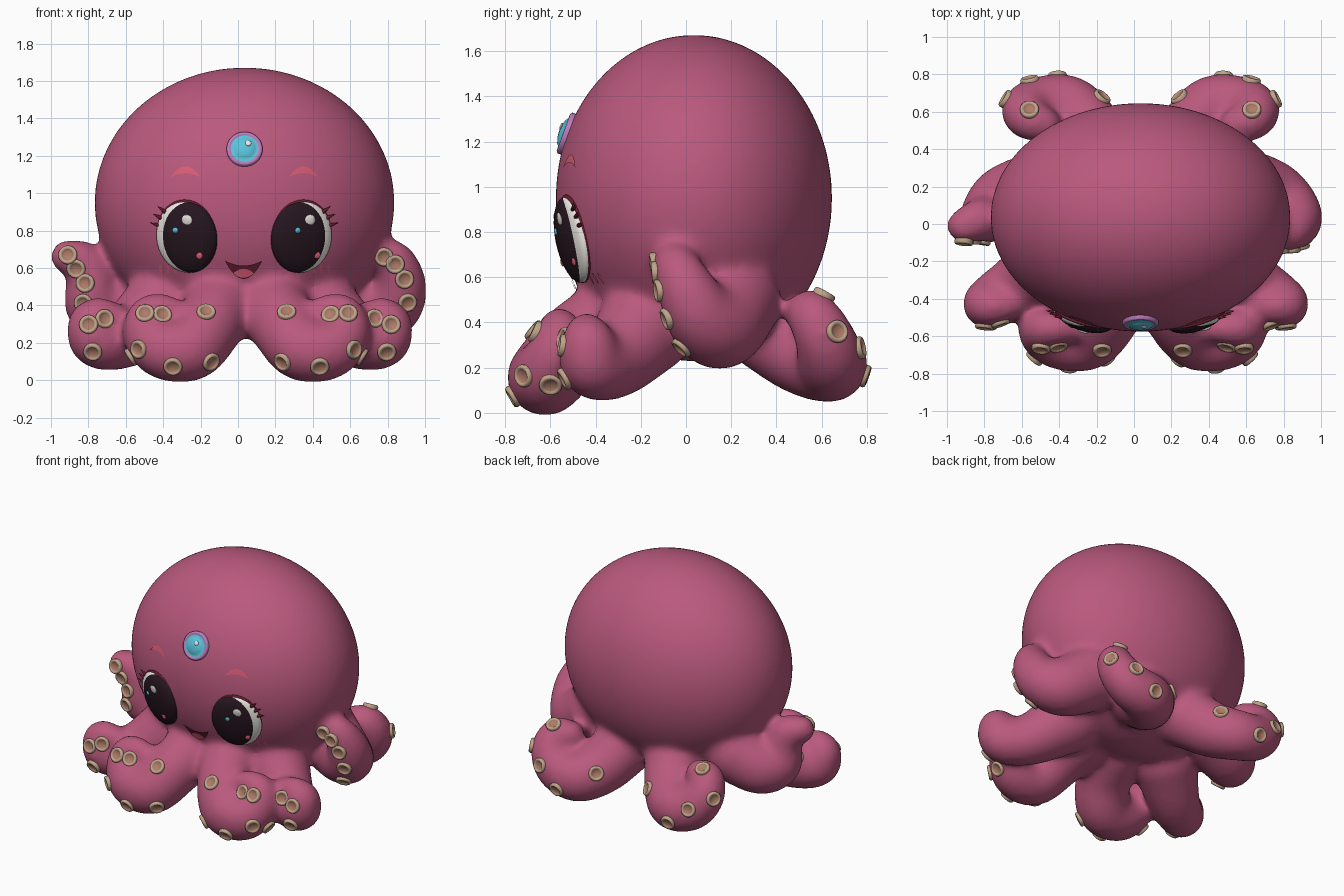
import bpy, bmesh, math
from mathutils import Vector, Matrix
from mathutils.bvhtree import BVHTree

if "Cube" in bpy.data.objects:
    bpy.data.objects.remove(bpy.data.objects["Cube"])


def mat(name, r, g, b):
    m = bpy.data.materials.new(name)
    m.diffuse_color = (r, g, b, 1)
    m.use_nodes = True
    m.node_tree.nodes["Principled BSDF"].inputs["Base Color"].default_value = m.diffuse_color
    return m


SKIN = mat("skin", 0.49, 0.1, 0.205)
RIM = mat("sucker_rim", 0.52, 0.37, 0.25)
DISH = mat("sucker_dish", 0.42, 0.2, 0.14)
BLACK = mat("iris_black", 0.02, 0.008, 0.014)
WHITE = mat("white", 0.85, 0.82, 0.78)
CYAN = mat("cyan", 0.1, 0.55, 0.7)
LILAC = mat("lilac", 0.5, 0.2, 0.5)
DARK = mat("dark_red", 0.14, 0.012, 0.03)
ROSE = mat("rose", 0.72, 0.11, 0.18)


def add(name, verts, faces, mats):
    me = bpy.data.meshes.new(name)
    me.from_pydata([tuple(v) for v in verts], [], faces)
    for m in mats:
        me.materials.append(m)
    me.polygons.foreach_set("use_smooth", [True] * len(me.polygons))
    ob = bpy.data.objects.new(name, me)
    bpy.context.collection.objects.link(ob)
    return ob


def from_bm(name, bm, m):
    me = bpy.data.meshes.new(name)
    bm.to_mesh(me)
    bm.free()
    me.materials.append(m)
    me.polygons.foreach_set("use_smooth", [True] * len(me.polygons))
    ob = bpy.data.objects.new(name, me)
    bpy.context.collection.objects.link(ob)
    return ob


def ball(name, frame, loc, scale, m, seg=32):
    bm = bmesh.new()
    bmesh.ops.create_uvsphere(bm, u_segments=seg, v_segments=seg // 2, radius=1,
                              matrix=frame @ Matrix.Translation(loc) @ Matrix.Diagonal((*scale, 1)))
    return from_bm(name, bm, m)


def lathe(name, prof, mats, band_mats, n=24):
    verts = [(r * math.cos(a), r * math.sin(a), z) for r, z in prof
             for a in (2 * math.pi * k / n for k in range(n))]
    faces = [(i * n + k, (i + 1) * n + k, (i + 1) * n + (k + 1) % n, i * n + (k + 1) % n)
             for i in range(len(prof) - 1) for k in range(n)]
    ob = add(name, verts, faces, mats)
    for i, p in enumerate(ob.data.polygons):
        p.material_index = band_mats[i // n]
    return ob


def mirror(pts, c):
    return [(2 * c - p[0], *p[1:]) for p in pts]


# Tentacle centre lines: x, y, z, radius
front = [(-.09, -.31, .41, .195), (-.15, -.49, .3, .175), (-.25, -.61, .17, .165), (-.4, -.62, .165, .15),
         (-.49, -.58, .25, .12), (-.48, -.56, .35, .095), (-.40, -.56, .38, .075), (-.32, -.56, .36, .06)]
diag = [(-.4, -.17, .39, .21), (-.6, -.31, .235, .16), (-.75, -.41, .21, .138),
        (-.79, -.43, .3, .112), (-.74, -.44, .35, .085), (-.65, -.43, .34, .065)]
side_l = [(-.52, .18, .47, .2), (-.69, .13, .39, .175), (-.78, .05, .41, .14),
          (-.79, .03, .54, .12), (-.83, .02, .63, .105), (-.91, -.01, .66, .085)]
side_r = [(.55, .2, .49, .21), (.73, .15, .385, .185), (.84, .07, .42, .15),
          (.87, .01, .53, .125), (.84, -.04, .64, .095), (.78, -.06, .67, .075)]
back = [(.22, .32, .42, .2), (.31, .5, .27, .175), (.42, .63, .21, .157), (.57, .64, .24, .142),
        (.65, .61, .34, .122), (.63, .56, .43, .105), (.55, .53, .44, .085)]
tentacles = [front, mirror(front, .045), diag, mirror(diag, .01), side_l, side_r, back, mirror(back, .035)]

# Body: head ellipsoid and swept tentacles fused into one smooth skin
bm = bmesh.new()
bmesh.ops.create_icosphere(bm, subdivisions=3, radius=1)
sv = [v.co.copy() for v in bm.verts]
sf = [[v.index for v in f.verts] for f in bm.faces]
bm.free()
bm = bmesh.new()
bmesh.ops.create_uvsphere(bm, u_segments=96, v_segments=48, radius=1,
                          matrix=Matrix.Translation((.035, .035, .95)) @ Matrix.Diagonal((.803, .612, .723, 1)))
bm.verts.index_update()
verts = [v.co.copy() for v in bm.verts]
faces = [[v.index for v in f.verts] for f in bm.faces]
bm.free()


def spline(pts, steps=7):
    P = [Vector(p) for p in pts]
    P = [2 * P[0] - P[1]] + P + [2 * P[-1] - P[-2]]
    for i in range(1, len(P) - 2):
        a, b, c, d = P[i - 1:i + 3]
        for k in range(steps):
            t = k / steps
            yield .5 * (2 * b + (c - a) * t + (2 * a - 5 * b + 4 * c - d) * t * t
                        + (3 * b - a - 3 * c + d) * t ** 3)
    yield P[-2]


for path in tentacles:
    for q in spline(path):
        o = len(verts)
        verts += [q.xyz + v * (q.w + .011) for v in sv]
        faces += [[i + o for i in f] for f in sf]
body = add("body", verts, faces, [SKIN])
rm = body.modifiers.new("fuse", 'REMESH')
rm.mode = 'VOXEL'
rm.voxel_size = .02
rm.use_smooth_shade = True
sm = body.modifiers.new("soften", 'SMOOTH')
sm.factor = .5
sm.iterations = 30
dg = bpy.context.evaluated_depsgraph_get()
skin = bpy.data.meshes.new_from_object(body.evaluated_get(dg))
body.modifiers.clear()
body.data = skin
if not skin.materials:
    skin.materials.append(SKIN)
skin.polygons.foreach_set("use_smooth", [True] * len(skin.polygons))
tree = BVHTree.FromPolygons([v.co.copy() for v in skin.vertices], [list(p.vertices) for p in skin.polygons])


def stick(ob, p):
    loc, nor, _, _ = tree.find_nearest(Vector(p))
    ob.matrix_world = Matrix.Translation(loc) @ nor.to_track_quat('Z', 'Y').to_matrix().to_4x4()


# Suckers snapped onto the tentacles
s_front = [(-.17, -.68, .37), (-.12, -.75, .08), (-.35, -.79, .06), (-.55, -.74, .16),
           (-.5, -.69, .37), (-.4, -.67, .36), (-.61, -.6, .1)]
s_diag = [(-.8, -.56, .3), (-.71, -.54, .33), (-.78, -.56, .14)]
s_back = [(.63, .62, .54), (.76, .67, .36), (.63, .78, .29), (.48, .8, .16), (.24, .68, .3)]
spots = (s_front + mirror(s_front, .045) + s_diag + mirror(s_diag, .01) + s_back + mirror(s_back, .035)
         + [(-.91, -.1, .67), (-.87, -.11, .59), (-.82, -.11, .52), (-.83, -.1, .41), (-.74, -.03, .27),
            (.78, -.14, .66), (.84, -.14, .62), (.89, -.12, .54), (.91, -.1, .41), (.86, -.03, .28)])
sucker = lathe("sucker", [(.0005, .004), (.024, .004), (.031, .01), (.038, .016), (.046, .014), (.051, .006),
                          (.049, -.015)], [DISH, RIM], [0, 0, 1, 1, 1, 1], 20)
for i, p in enumerate(spots):
    ob = sucker if i == 0 else sucker.copy()
    if i:
        bpy.context.collection.objects.link(ob)
    stick(ob, p)

# Forehead jewel
jewel = lathe("forehead_jewel", [(.0005, .038), (.03, .035), (.055, .027), (.074, .012), (.078, .016), (.087, .018),
                                 (.096, .01), (.096, -.02)], [CYAN, LILAC], [0, 0, 0, 1, 1, 1, 1], 40)
stick(jewel, (.035, -.54, 1.24))
ball("jewel_glint", jewel.matrix_world, (.02, .022, .036), (.016, .016, .006), WHITE, 16)

# Eyes with lid, white, iris, glints and lashes
for s, cx in ((-1, -.275), (1, .34)):
    hit = tree.ray_cast(Vector((cx, -2, .765)), Vector((0, 1, 0)))[0]
    fr = (Matrix.Translation(hit + Vector((0, .01, 0))) @ Matrix.Rotation(math.radians(17 * s), 4, 'Z')
          @ Matrix.Rotation(math.radians(12), 4, 'X'))
    ball("eye_lid", fr, (0, .006, .004), (.169, .034, .2), DARK, 40)
    ball("eye_white", fr, (0, 0, 0), (.168, .052, .194), WHITE, 40)
    ball("iris", fr, (-.011 * s, 0, 0), (.16, .064, .193), BLACK, 40)
    for gx, gz, r, m in ((.025, .105, .03, WHITE), (-.042, .05, .016, CYAN), (.08, -.09, .019, ROSE)):
        y = -.064 * math.sqrt(max(0, 1 - ((gx + .011 * s) / .16) ** 2 - (gz / .193) ** 2))
        ball("eye_glint", fr, (gx, y, gz), (r, .007, r), m, 16)
    for ang in (20, 33, 46):
        a = math.radians(ang)
        d = Vector((s * math.cos(a), -.1, math.sin(a) * .8)).normalized()
        base = Vector((s * .165 * math.cos(a), -.006, .2 * math.sin(a)))
        bm = bmesh.new()
        bmesh.ops.create_cone(bm, cap_ends=True, segments=10, radius1=.014, radius2=.001, depth=.06,
                              matrix=fr @ Matrix.Translation(base + d * .014)
                              @ d.to_track_quat('Z', 'Y').to_matrix().to_4x4())
        from_bm("eyelash", bm, DARK)


# Thin patches laid over the face: brows, blush, mouth
def patch(name, x0, x1, top, bot, m, lift=.006, n=16, rows=6):
    vs, fs = [], []
    for i in range(n + 1):
        t = i / n
        s = 4 * t * (1 - t)
        for j in range(rows + 1):
            z = bot(s) + (top(s) - bot(s)) * j / rows
            p = tree.ray_cast(Vector((x0 + (x1 - x0) * t, -2, z)), Vector((0, 1, 0)))[0]
            vs.append(p - Vector((0, lift, 0)))
    w = rows + 1
    for i in range(n):
        for j in range(rows):
            a = i * w + j
            fs.append((a, a + w, a + w + 1, a + 1))
    return add(name, vs, fs, [m])


for s in (-1, 1):
    c = .035 + s * .315
    patch("eyebrow", c - .08, c + .08, lambda q: 1.085 + .058 * q, lambda q: 1.085 + .022 * q, ROSE)
    for k in range(3):
        x = .035 + s * (.37 + .04 * k)
        patch("blush_mark", x - .009, x + .009, lambda q: .60 + .02 * q, lambda q: .60 - .03 * q, ROSE, n=6)
patch("mouth", -.07, .13, lambda q: .64 - .027 * q, lambda q: .64 - .098 * q, DARK, .01)
patch("tongue", -.025, .085, lambda q: .572 + .024 * q, lambda q: .572 - .024 * q, ROSE, .015)
